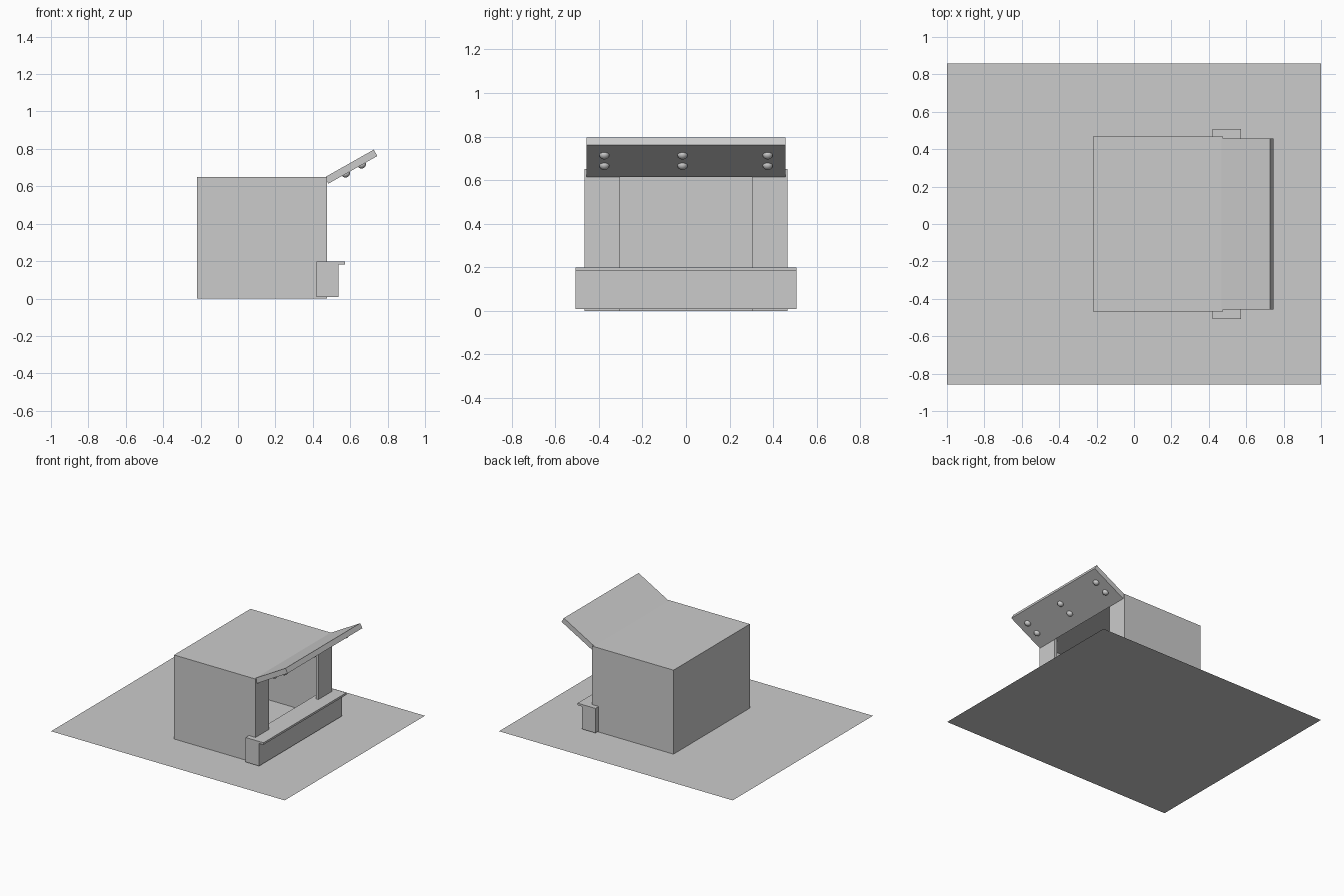
import bpy
import bmesh
import math
from mathutils import Matrix, Vector

if "Cube" in bpy.data.objects:
    bpy.data.objects.remove(bpy.data.objects["Cube"])


def make_object(name, bm):
    bmesh.ops.recalc_face_normals(bm, faces=bm.faces)
    mesh = bpy.data.meshes.new(name)
    bm.to_mesh(mesh)
    bm.free()
    obj = bpy.data.objects.new(name, mesh)
    bpy.context.collection.objects.link(obj)
    return obj


def box(name, lo, hi):
    lo, hi = Vector(lo), Vector(hi)
    bm = bmesh.new()
    bmesh.ops.create_cube(bm, size=1)
    bmesh.ops.scale(bm, vec=hi - lo, verts=bm.verts)
    bmesh.ops.translate(bm, vec=(lo + hi) / 2, verts=bm.verts)
    return make_object(name, bm)


def extrude_y(name, profile, half):
    """Extrude an (x, z) profile from y = -half to y = +half."""
    bm = bmesh.new()
    face = bm.faces.new([bm.verts.new((x, -half, z)) for x, z in profile])
    new = bmesh.ops.extrude_face_region(bm, geom=[face])["geom"]
    verts = [g for g in new if isinstance(g, bmesh.types.BMVert)]
    bmesh.ops.translate(bm, vec=(0, 2 * half, 0), verts=verts)
    return make_object(name, bm)


def cut(target, cutter):
    cutter.hide_render = True
    mod = target.modifiers.new("cut", "BOOLEAN")
    mod.operation = "DIFFERENCE"
    mod.solver = "EXACT"
    mod.object = cutter
    bpy.context.view_layer.objects.active = target
    bpy.ops.object.modifier_apply(modifier=mod.name)
    bpy.data.objects.remove(cutter)


# Ground sheet
bm = bmesh.new()
bmesh.ops.create_grid(bm, x_segments=1, y_segments=1, size=1)
bmesh.ops.scale(bm, vec=(1, 0.857, 1), verts=bm.verts)
make_object("ground_sheet", bm)

# Hollow booth, open at the bottom and at the serving window
T = 0.022
X0, X1, Y, Z = -0.22, 0.477, 0.467, 0.65
booth = box("booth", (X0, -Y, 0), (X1, Y, Z))
cut(booth, box("cavity_cutter", (X0 + T, -Y + T, -0.1), (X1 - T, Y - T, Z - T)))
cut(booth, box("window_cutter", (X1 - 2 * T, -0.302, -0.1), (X1 + 0.1, 0.302, Z - T)))

# Counter with overhanging lip
extrude_y("counter", [(0.42, 0.008), (0.536, 0.008), (0.536, 0.182),
                      (0.573, 0.182), (0.573, 0.198), (0.42, 0.198)], 0.507)

# Raised awning
low, high = Vector((0.483, 0.614)), Vector((0.745, 0.762))
along = (high - low).normalized()
up = Vector((-along.y, along.x)) * 0.039
extrude_y("awning", [low, high, high + up, low + up], 0.457)

# Rounded lamps under the awning
slope = math.atan2(along.y, along.x)
for row, d in enumerate((0.108, 0.206)):
    p = low + along * d
    for col, y in enumerate((-0.375, -0.016, 0.375)):
        bm = bmesh.new()
        bmesh.ops.create_uvsphere(bm, u_segments=24, v_segments=12, radius=0.023)
        bmesh.ops.scale(bm, vec=(1, 1, 0.85), verts=bm.verts)
        for f in bm.faces:
            f.smooth = True
        lamp = make_object(f"awning_lamp_{row}_{col}", bm)
        lamp.matrix_world = (Matrix.Translation((p.x, y, p.y))
                             @ Matrix.Rotation(-slope, 4, "Y"))
